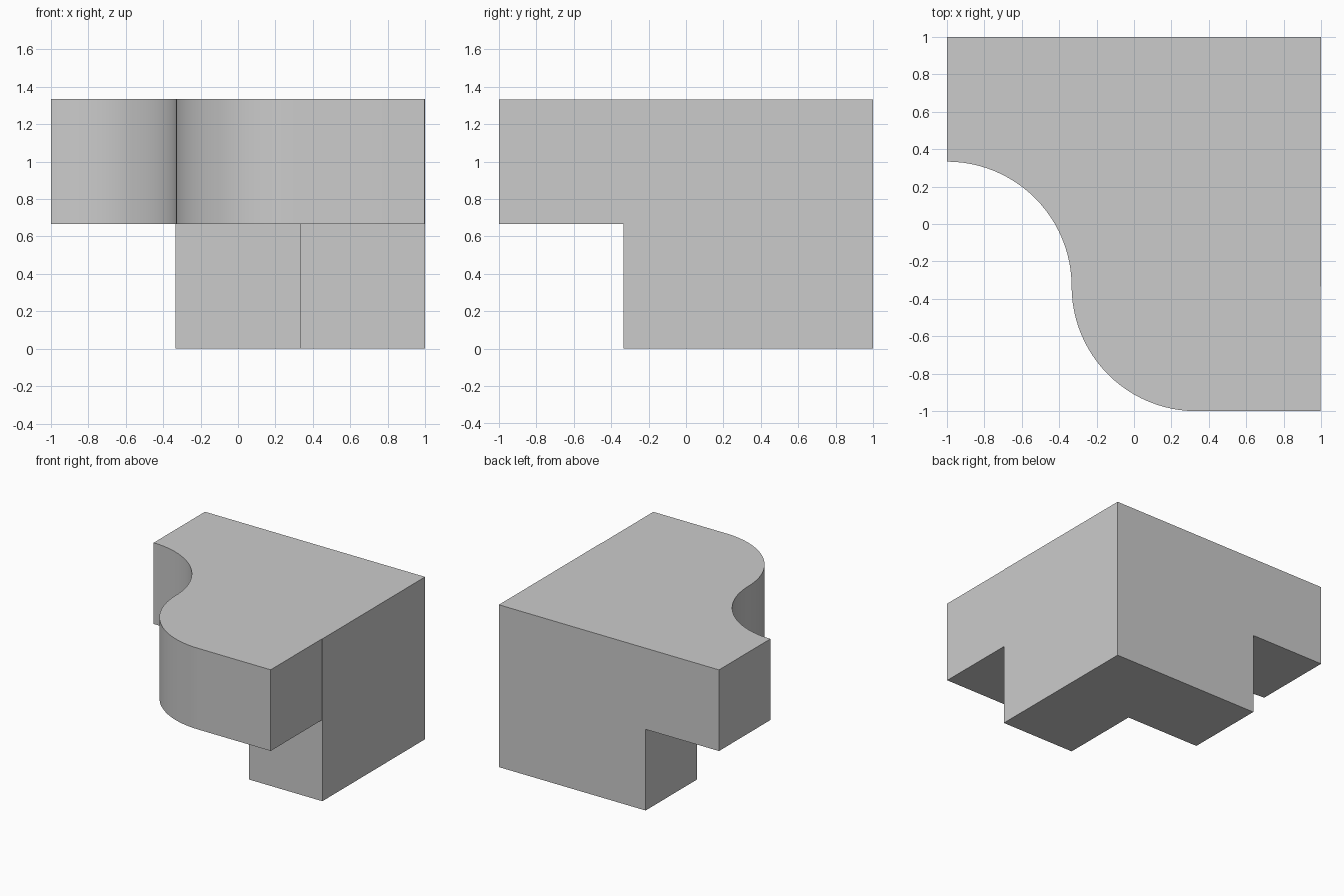
import bpy, bmesh
from math import sin, cos, pi

cube = bpy.data.objects.get("Cube")
if cube:
    bpy.data.objects.remove(cube)

grey = bpy.data.materials.new("light_grey")
grey.use_nodes = True
color = (0.6, 0.6, 0.6, 1)
grey.diffuse_color = color
grey.node_tree.nodes["Principled BSDF"].inputs["Base Color"].default_value = color

T = 1 / 3          # third of the half width
R = 2 / 3          # radius of both bends
MID, TOP = 2 / 3, 4 / 3
STEPS = 24


def arc(cx, cy, r, start, end):
    angles = [start + (end - start) * i / STEPS for i in range(STEPS + 1)]
    return [(cx + r * cos(a), cy + r * sin(a)) for a in angles]


def prism(name, outline, z0, z1):
    """Extrude a counter-clockwise outline from z0 to z1."""
    bm = bmesh.new()
    base = bm.faces.new([bm.verts.new((x, y, z0)) for x, y in outline])
    up = bmesh.ops.extrude_face_region(bm, geom=[base], use_keep_orig=True)
    verts = [v for v in up["geom"] if isinstance(v, bmesh.types.BMVert)]
    bmesh.ops.translate(bm, verts=verts, vec=(0, 0, z1 - z0))
    bmesh.ops.recalc_face_normals(bm, faces=bm.faces)
    mesh = bpy.data.meshes.new(name)
    bm.to_mesh(mesh)
    bm.free()
    mesh.materials.append(grey)
    obj = bpy.data.objects.new(name, mesh)
    bpy.context.collection.objects.link(obj)
    bpy.ops.object.select_all(action="DESELECT")
    obj.select_set(True)
    bpy.context.view_layer.objects.active = obj
    bpy.ops.object.shade_smooth_by_angle(angle=pi / 6)
    return obj


# Upper slab: hollow bend flowing into a rounded front corner
hollow = arc(-1, -T, R, pi / 2, 0)
rounded = arc(T, -T, R, pi, 1.5 * pi)
side = 0.997       # front part sits a hair inside the side wall
prism("upper_slab",
      hollow + rounded[1:] + [(side, -1), (side, -T), (1, -T), (1, 1), (-1, 1)],
      MID, TOP)

# Lower base: L-shaped support under the back corner
prism("lower_base",
      [(-T, T), (T, T), (T, -T), (1, -T), (1, 1), (-T, 1)],
      0, MID)
